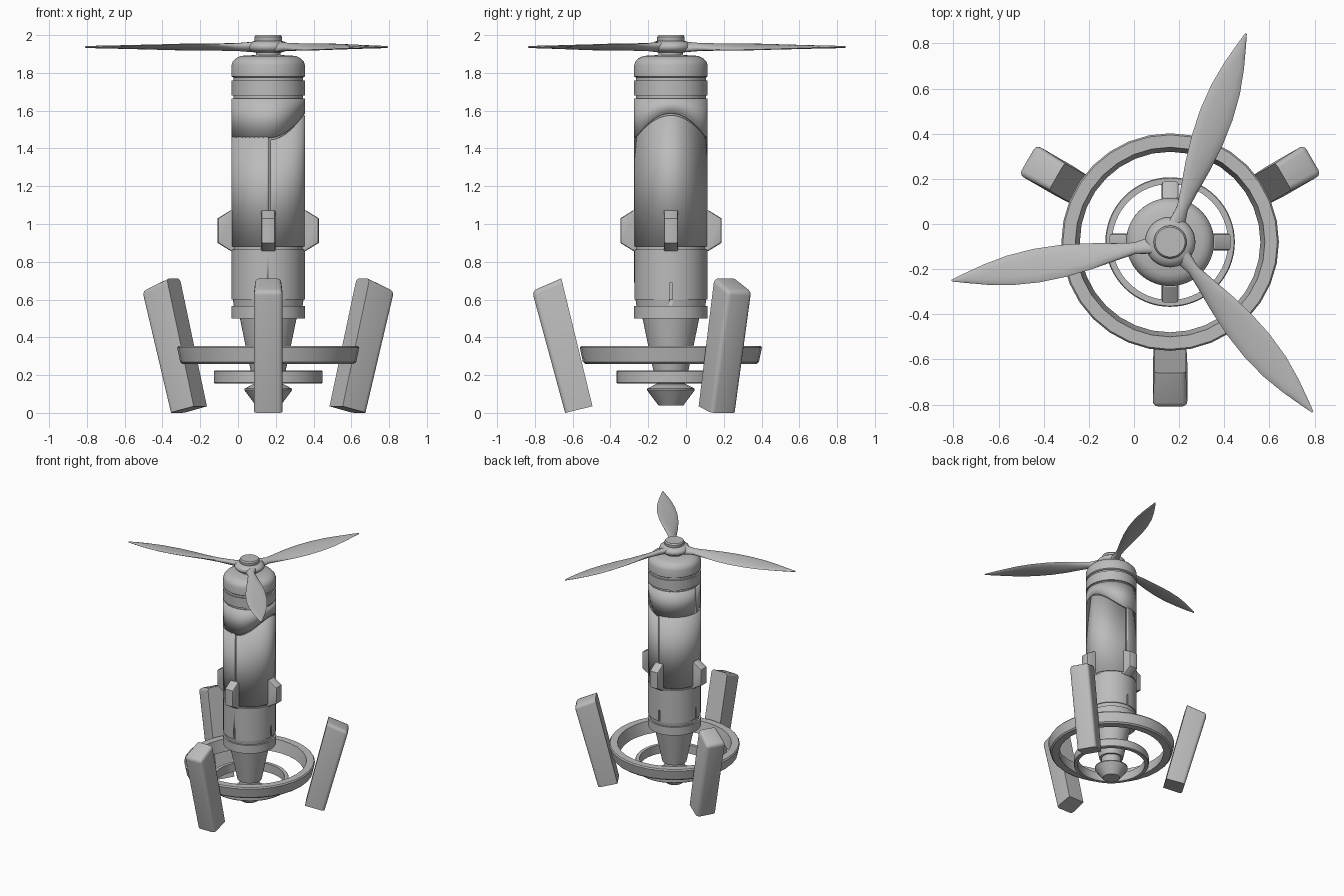
import bpy, bmesh, math
from mathutils import Matrix, Vector

cube = bpy.data.objects.get("Cube")
if cube:
    bpy.data.objects.remove(cube, do_unlink=True)

AXIS = Vector((0.16, -0.08, 0))
TAU = 2 * math.pi

grey = bpy.data.materials.new("plain grey")
grey.use_nodes = True
grey.diffuse_color = (0.5, 0.5, 0.5, 1)
grey.node_tree.nodes["Principled BSDF"].inputs["Base Color"].default_value = grey.diffuse_color


def finish(name, bm, turn=0, angle=30, recalc=True):
    """Turn a mesh about the model axis and add it to the scene."""
    if recalc:
        bmesh.ops.recalc_face_normals(bm, faces=bm.faces)
    bm.transform(Matrix.Translation(AXIS) @ Matrix.Rotation(math.radians(turn), 4, "Z"))
    me = bpy.data.meshes.new(name)
    bm.to_mesh(me)
    bm.free()
    me.materials.append(grey)
    ob = bpy.data.objects.new(name, me)
    bpy.context.collection.objects.link(ob)
    bpy.ops.object.select_all(action="DESELECT")
    ob.select_set(True)
    bpy.context.view_layer.objects.active = ob
    bpy.ops.object.shade_smooth_by_angle(angle=math.radians(angle))
    return ob


def loft(bm, rings, closed=False):
    """Skin rows of vertices; cap both ends unless the rows form a loop."""
    n = len(rings[0])
    pairs = list(zip(rings, rings[1:])) + ([(rings[-1], rings[0])] if closed else [])
    for a, b in pairs:
        for i in range(n):
            j = (i + 1) % n
            bm.faces.new((a[i], a[j], b[j], b[i]))
    if not closed:
        bm.faces.new(rings[0])
        bm.faces.new(rings[-1])


def lathe(name, profile, sides=64, closed=False, angle=30):
    bm = bmesh.new()
    rings = [[bm.verts.new((r * math.cos(TAU * i / sides), r * math.sin(TAU * i / sides), z))
              for i in range(sides)] for r, z in profile]
    loft(bm, rings, closed)
    return finish(name, bm, angle=angle)


def panel(name, start, end, low, high, radius=0.195):
    """Curved plate around the body between two height rules."""
    bm = bmesh.new()
    steps = 48
    cols = []
    for i in range(steps + 1):
        t = math.radians(start + (end - start) * i / steps)
        x, y = radius * math.cos(t), radius * math.sin(t)
        cols.append([bm.verts.new((x, y, f(t))) for f in (low, high)])
    for a, b in zip(cols, cols[1:]):
        bm.faces.new((a[0], b[0], b[1], a[1]))
    ob = finish(name, bm, recalc=False)
    mod = ob.modifiers.new("thickness", "SOLIDIFY")
    mod.thickness = 0.013
    mod.offset = -1


# Body core, with shallow grooves between the bands
lathe("body_core", [(0.185, 0.84), (0.185, 1.70)])
lathe("upper_band", [(0.185, 1.66), (0.185, 1.68), (0.195, 1.68), (0.195, 1.76),
                     (0.185, 1.76), (0.185, 1.79)])
lathe("top_cap", [(0.185, 1.775), (0.195, 1.782), (0.195, 1.84), (0.188, 1.86),
                  (0.172, 1.877), (0.145, 1.89), (0.06, 1.895)], angle=40)


# Hatch on one side, with the outer skin around it
def arch(t):
    return 1.45 + 0.13 * max(0, math.cos(t)) ** 2


panel("hatch", -86, 86, lambda t: 0.88, lambda t: arch(t) - 0.005)
panel("rear_skin", 89, 271, lambda t: 0.88, lambda t: 1.46)
panel("upper_skin", -180, 180, lambda t: arch(t) + 0.005, lambda t: 1.665)

# Lower body with four narrow slots
lower = lathe("lower_body", [(0.18, 0.55), (0.187, 0.6), (0.194, 0.6), (0.194, 0.865), (0.18, 0.865)])
bm = bmesh.new()
for k in range(4):
    bmesh.ops.create_cube(bm, size=1, matrix=Matrix.Rotation(k * TAU / 4, 4, "Z")
                          @ Matrix.Translation((0.2, 0, 0.645)) @ Matrix.Diagonal((0.03, 0.012, 0.09, 1)))
cutter = finish("slot_cutter", bm)
cutter.hide_render = True
mod = lower.modifiers.new("slots", "BOOLEAN")
mod.operation = "DIFFERENCE"
mod.object = cutter
bpy.context.view_layer.objects.active = lower
bpy.ops.object.modifier_apply(modifier="slots")
bpy.data.objects.remove(cutter, do_unlink=True)

# Collar, tail cone and nozzle
lathe("collar", [(0.15, 0.5), (0.195, 0.5), (0.195, 0.567), (0.18, 0.567)])
lathe("tail_cone", [(0.09, 0.21), (0.152, 0.51)])
lathe("tail_tube", [(0.075, 0.13), (0.075, 0.22)])
lathe("nozzle", [(0.065, 0.038), (0.126, 0.12), (0.126, 0.128), (0.08, 0.152)], sides=32)

# Two rings around the tail
lathe("large_ring", [(0.40, 0.26), (0.455, 0.26), (0.466, 0.27), (0.482, 0.345),
                     (0.475, 0.355), (0.42, 0.355)], sides=32, closed=True)
lathe("small_ring", [(0.257, 0.155), (0.283, 0.155), (0.287, 0.16), (0.287, 0.22),
                     (0.283, 0.225), (0.257, 0.225)], closed=True)


def prism(outline, width):
    """Extrude a side outline of (radius, height, width share) points to both sides."""
    bm = bmesh.new()
    sides = [[bm.verts.new((r, s * w * width / 2, z)) for r, z, w in outline] for s in (-1, 1)]
    loft(bm, sides)
    bmesh.ops.recalc_face_normals(bm, faces=bm.faces)
    return bm


# Four side fins
for k in range(4):
    bm = prism([(0.18, 0.858, 1), (0.2, 0.858, 1), (0.268, 0.9, 1),
                (0.268, 1.03, 1), (0.2, 1.072, 1), (0.18, 1.072, 1)], 0.075)
    rim = [e for e in bm.edges if abs(e.verts[0].co.y - e.verts[1].co.y) < 0.01
           and min(v.co.x for v in e.verts) > 0.19]
    bmesh.ops.bevel(bm, geom=rim, offset=0.012, segments=2, affect="EDGES", profile=0.5)
    finish("side_fin_%d" % (k + 1), bm, turn=90 * k)

# Three tilted legs, rounded on the outside and at the top
for name, turn in (("front_leg", 270), ("left_leg", 30), ("right_leg", 150)):
    bm = prism([(0.415, 0.035, 0.9), (0.56, 0, 1), (0.735, 0.645, 1), (0.58, 0.712, 0.9)], 0.155)
    soft = [e for e in bm.edges if all(v.co.z > 0.6 for v in e.verts)
            or all(v.co.x > 0.5 and v.co.z < 0.7 for v in e.verts)]
    soft = [e for e in soft if max(v.co.z for v in e.verts) > 0.1
            and min(v.co.x for v in e.verts) < 0.73 or min(v.co.z for v in e.verts) > 0.6]
    soft = [e for e in soft if not all(abs(v.co.x - 0.58) < 0.01 for v in e.verts)]
    bmesh.ops.bevel(bm, geom=soft, offset=0.025, segments=3, affect="EDGES", profile=0.5)
    finish(name, bm, turn=turn, angle=35)

# Propeller hub and cap
lathe("propeller_shaft", [(0.065, 1.88), (0.065, 1.93)], sides=32)
lathe("propeller_hub", [(0.07, 1.908), (0.1, 1.918), (0.112, 1.935), (0.105, 1.952),
                        (0.085, 1.966), (0.06, 1.972)], sides=48, angle=60)
lathe("hub_cap", [(0.068, 1.96), (0.073, 1.972), (0.073, 1.99), (0.066, 2.0)], sides=32)

# Blades: (radius, half width, half thickness, twist in degrees)
SECTIONS = [(0.05, 0.05, 0.024, 25), (0.11, 0.036, 0.023, 25), (0.16, 0.027, 0.02, 25),
            (0.24, 0.04, 0.016, 20), (0.36, 0.06, 0.013, 15), (0.48, 0.073, 0.011, 11),
            (0.60, 0.076, 0.01, 8), (0.72, 0.067, 0.009, 6), (0.83, 0.046, 0.008, 4),
            (0.92, 0.022, 0.007, 2), (0.983, 0.004, 0.004, 0)]
for k in range(3):
    bm = bmesh.new()
    rows = []
    for r, w, h, twist in SECTIONS:
        a = math.radians(twist)
        row = []
        for i in range(12):
            c, s = w * math.cos(TAU * i / 12), h * math.sin(TAU * i / 12)
            row.append(bm.verts.new((r, c * math.cos(a) - s * math.sin(a),
                                     1.937 + c * math.sin(a) + s * math.cos(a))))
        rows.append(row)
    loft(bm, rows)
    finish("propeller_blade_%d" % (k + 1), bm, turn=70 + 120 * k, angle=60)
